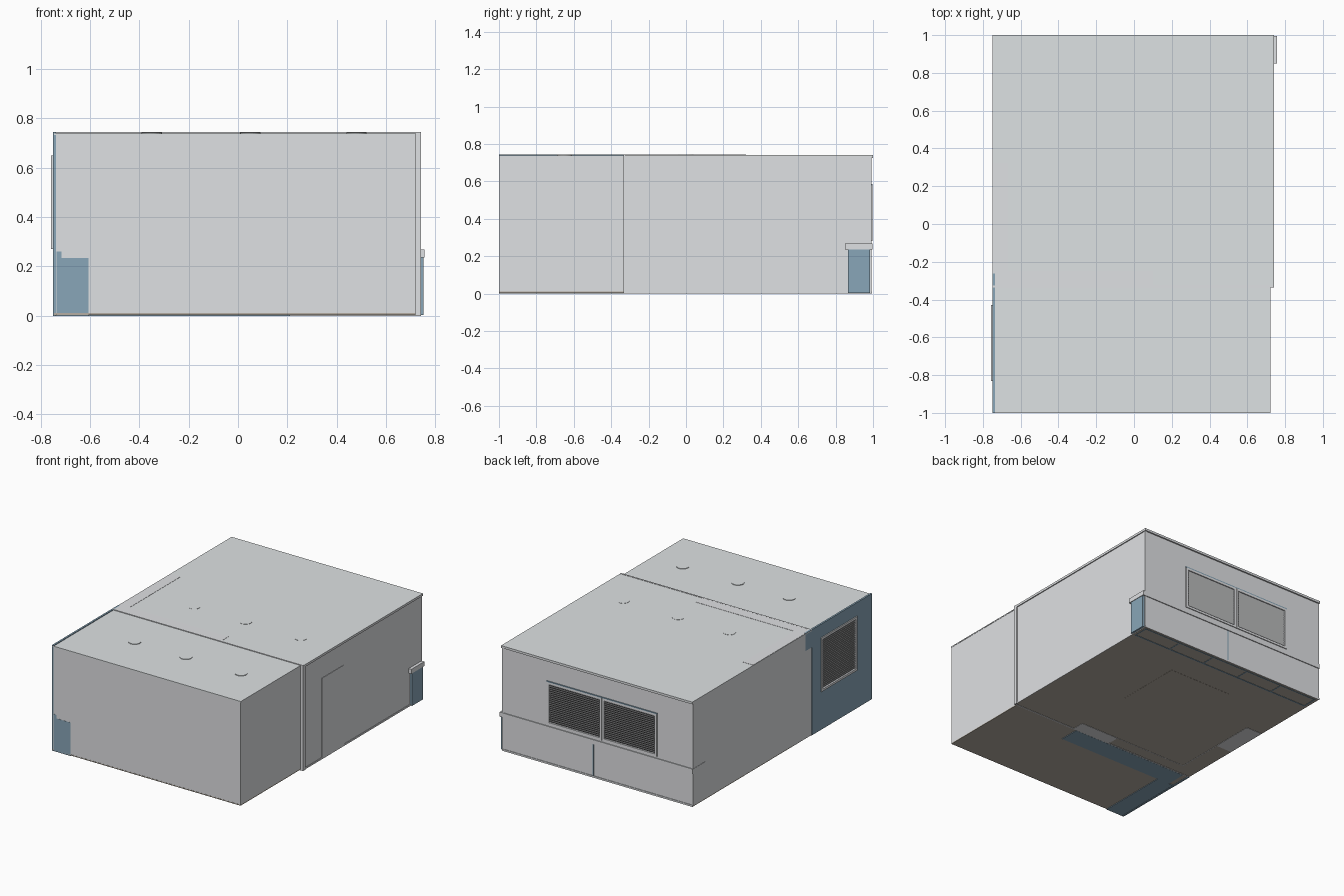
import bpy, bmesh, math
from mathutils import Matrix

if "Cube" in bpy.data.objects:
    bpy.data.objects.remove(bpy.data.objects["Cube"])

def mat(name, c):
    m = bpy.data.materials.new(name)
    m.diffuse_color = (*c, 1)
    m.use_nodes = True
    m.node_tree.nodes["Principled BSDF"].inputs["Base Color"].default_value = m.diffuse_color
    return m

WALL = mat("pale_grey", (.74, .75, .77))
CEIL = mat("ceiling_grey", (.73, .76, .77))
BLUE = mat("slate_blue", (.25, .38, .48))
FLOOR = mat("warm_floor", (.47, .42, .36))
BLIND = mat("blind_grey", (.62, .63, .64))
WHITE = mat("light_white", (.85, .85, .83))

def obj(name, bm, m):
    me = bpy.data.meshes.new(name)
    bm.to_mesh(me)
    bm.free()
    me.materials.append(m)
    o = bpy.data.objects.new(name, me)
    bpy.context.collection.objects.link(o)
    return o

def add_box(bm, x0, x1, y0, y1, z0, z1):
    M = Matrix.Translation(((x0+x1)/2, (y0+y1)/2, (z0+z1)/2)) @ Matrix.Diagonal((x1-x0, y1-y0, z1-z0, 1))
    bmesh.ops.create_cube(bm, size=1, matrix=M)

def boxes(name, m, *bs):
    bm = bmesh.new()
    for b in bs:
        add_box(bm, *b)
    return obj(name, bm, m)

# ---- main room shell
W = .008
L, R, B, S, T = -.748, .735, .99, -.325, .736
boxes("main_floor", FLOOR, (L, R, S, B, .002, .008))
boxes("main_roof", CEIL, (-.75, .742, -.33, 1, T, .742))
boxes("main_right_wall", WALL, (R-W, R, S, B, .004, T))
boxes("main_left_wall", WALL, (L, L+W, S, B, .004, T))
# back wall, open around the double window
wx0, wx1, wz0, wz1 = -.47, .39, .28, .58
boxes("main_back_wall", WALL,
      (L, wx0, B-W, B, .004, T), (wx1, R, B-W, B, .004, T),
      (wx0, wx1, B-W, B, .004, wz0), (wx0, wx1, B-W, B, wz1, T))
boxes("divider_wall", WALL, (L, .742, -.335, S, .0, .744))
boxes("crown_trim", WALL, (R, .742, S, 1, .726, T), (-.75, .742, B, 1, .726, T))
boxes("base_trim", WALL, (R, .738, S, B, 0, .012), (L, .738, B, .994, 0, .012))
boxes("corner_trim", WALL, (R-.01, R+.003, B-.01, B+.003, .012, .726),
      (R, .742, -.325, -.31, 0, .726))

# ---- side door
boxes("side_door", WALL, (R, R+.003, -.12, .13, .005, .57))

# ---- small front room shell
boxes("front_room_floor", FLOOR, (-.745, .72, -1, -.335, .004, .011))
boxes("front_room_roof", CEIL, (-.745, .722, -1, -.335, .732, .739))
boxes("front_wall", WALL, (-.738, .72, -.999, -.991, .01, .735))
boxes("front_room_right_wall", WALL, (.712, .72, -.999, -.335, .01, .735))
# blue accent wall with window opening
py0, py1, pz0, pz1 = -.83, -.43, .27, .65
boxes("accent_wall", BLUE,
      (-.75, -.737, -1, py0, 0, .744), (-.75, -.737, py1, -.33, 0, .744),
      (-.75, -.737, py0, py1, 0, pz0), (-.75, -.737, py0, py1, pz1, .744))
boxes("accent_wall_return", BLUE, (-.7495, -.737, -.33, -.262, .62, .744))

# ---- windows: frame, blind slats and pane built along x, facing +y, then placed
def window(name, width, z0, z1, M):
    h, f = width/2, .016
    frame = bmesh.new()
    add_box(frame, -h, h, -.010, .009, z1-f, z1)
    add_box(frame, -h, h, -.010, .009, z0, z0+f)
    for s in (-1, 1):
        add_box(frame, s*(h-f/2)-f/2, s*(h-f/2)+f/2, -.010, .009, z0, z1)
    slats = bmesh.new()
    n = int((z1-z0-2*f)/.013)
    for i in range(n):
        z = z0+f+(i+.5)*(z1-z0-2*f)/n
        bmesh.ops.create_cube(slats, size=1, matrix=Matrix.Translation((0, .002, z))
                              @ Matrix.Rotation(math.radians(55), 4, 'X')
                              @ Matrix.Diagonal((width-2*f, .011, .0015, 1)))
    pane = bmesh.new()
    add_box(pane, -h+f, h-f, -.008, -.006, z0+f, z1-f)
    for part, bm, m in (("frame", frame, WALL), ("blind", slats, BLIND), ("pane", pane, BLIND)):
        obj(name + "_" + part, bm, m).matrix_world = M

half = (wx1-wx0)/2
for i, tag in enumerate(("left", "right")):
    window("back_window_" + tag, half-.004, wz0, wz1,
           Matrix.Translation((wx0+half*(i+.5), B-.003, 0)))
boxes("back_window_head", BLUE, (wx0, wx1, B-.008, B+.006, wz1-.001, wz1+.006))
window("accent_window", py1-py0, pz0, pz1,
       Matrix.Translation((-.748, (py0+py1)/2, 0)) @ Matrix.Rotation(math.pi/2, 4, 'Z'))

# ---- back counter run, poking through the right wall
boxes("back_cabinets", BLUE, (-.745, .752, .865, .985, .004, .236))
boxes("back_countertop", WALL, (-.75, .756, .85, .996, .236, .268))
boxes("back_cabinet_gap", BLUE, (.025, .033, B, B+.002, .012, .236))
boxes("back_cabinet_plinth", BLUE, (-.73, .72, .862, .872, 0, .004), (-.73, .72, .968, .976, 0, .004),
      *[(-.73+i*.288, -.722+i*.288, .872, .968, 0, .004) for i in range(6)])

# ---- left and divider kitchen run, with wall cupboards above
boxes("kitchen_cabinets", BLUE, (-.742, -.63, -.32, .1, .004, .236), (-.742, -.63, .41, .45, .004, .236),
      (-.63, -.06, -.32, -.26, .004, .236))
boxes("kitchen_countertop", WALL, (-.748, -.62, -.32, .45, .236, .268), (-.62, -.06, -.32, -.25, .236, .268))
boxes("kitchen_stove", WALL, (-.742, -.62, .1, .41, .0, .236))
boxes("kitchen_fridge", WALL, (-.06, .24, -.335, -.24, .0, .45))
boxes("wall_cupboards", WALL, (-.748, -.67, -.325, .32, .46, .7435), (-.67, .1, -.325, -.25, .46, .7435))
boxes("floor_edge_strips", WALL, (-.62, .24, -.245, -.24, .0005, .004), (-.625, -.62, -.245, .1, .0005, .004))
boxes("rug", FLOOR, (-.25, .24, .18, .67, .001, .012))

# ---- front room cabinets, showing through the front wall and floor
boxes("front_room_cabinet", BLUE, (-.735, -.605, -1, -.48, 0, .235), (-.735, -.715, -1, -.48, .235, .26))
boxes("front_room_counter", WALL, (-.715, -.6, -.99, -.48, .235, .26))
boxes("divider_cabinet", BLUE, (-.70, .21, -.48, -.336, 0, .235))
boxes("divider_counter", WALL, (-.70, .22, -.49, -.336, .235, .26))

# ---- round ceiling lights
def light(name, x, y, r, z0, z1):
    bm = bmesh.new()
    bmesh.ops.create_cone(bm, cap_ends=True, segments=24, radius1=r, radius2=r, depth=z1-z0,
                          matrix=Matrix.Translation((x, y, (z0+z1)/2)))
    obj(name, bm, WHITE if z1 < .74 else CEIL)

for i, x in enumerate((-.35, .05, .48)):
    light(f"front_room_light_{i+1}", x, -.65, .041, .727, .743)
    light(f"main_light_{i+1}", x+.01, 0, .04, .728, .7435)
    light(f"rear_light_{i+1}", x+.01, .69, .04, .728, .738)
